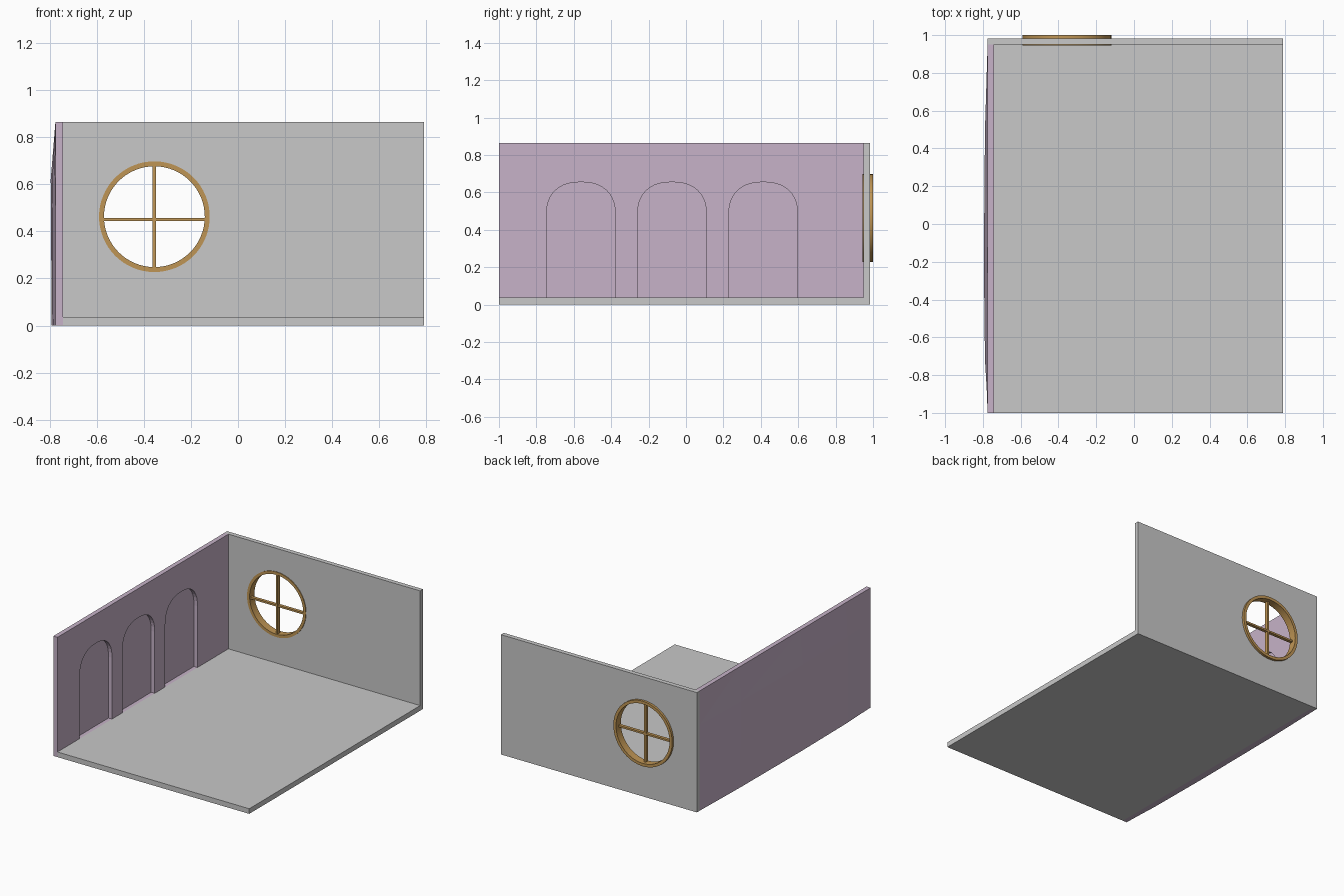
import bpy, bmesh, math
from mathutils import Vector

if "Cube" in bpy.data.objects:
    bpy.data.objects.remove(bpy.data.objects["Cube"])


def material(name, rgb):
    m = bpy.data.materials.new(name)
    m.diffuse_color = (*rgb, 1)
    m.use_nodes = True
    m.node_tree.nodes["Principled BSDF"].inputs["Base Color"].default_value = m.diffuse_color
    return m


GREY = material("pale grey", (0.58, 0.58, 0.58))
LILAC = material("lilac", (0.57, 0.45, 0.58))
WOOD = material("golden wood", (0.52, 0.30, 0.09))


def finish(name, bm, mat):
    bmesh.ops.recalc_face_normals(bm, faces=bm.faces)
    me = bpy.data.meshes.new(name)
    bm.to_mesh(me)
    bm.free()
    ob = bpy.data.objects.new(name, me)
    bpy.context.collection.objects.link(ob)
    me.materials.append(mat)
    return ob


def prism(name, outline, offset, mat):
    bm = bmesh.new()
    face = bm.faces.new([bm.verts.new(p) for p in outline])
    ext = bmesh.ops.extrude_face_region(bm, geom=[face])
    bmesh.ops.translate(bm, vec=Vector(offset),
                        verts=[g for g in ext["geom"] if isinstance(g, bmesh.types.BMVert)])
    return finish(name, bm, mat)


def box(name, lo, hi, mat):
    (x0, y0, z0), (x1, y1, z1) = lo, hi
    return prism(name, [(x0, y0, z0), (x1, y0, z0), (x1, y1, z0), (x0, y1, z0)],
                 (0, 0, z1 - z0), mat)


def cut(target, cutter):
    mod = target.modifiers.new("cut", 'BOOLEAN')
    mod.operation, mod.solver, mod.object = 'DIFFERENCE', 'EXACT', cutter
    cutter.hide_render = True
    bpy.context.view_layer.objects.active = target
    bpy.ops.object.modifier_apply(modifier=mod.name)
    bpy.data.objects.remove(cutter)


# Floor slab
box("floor", (-0.742, -1, 0), (0.79, 0.95, 0.037), GREY)

# Back wall with a round opening
CX, CZ, R = -0.355, 0.462, 0.235
N = 64


def circle(r, y):
    return [(CX + r * math.cos(2 * math.pi * i / N), y, CZ + r * math.sin(2 * math.pi * i / N))
            for i in range(N)]


back = box("back_wall", (-0.775, 0.95, 0), (0.79, 0.983, 0.865), GREY)
cut(back, prism("window_cutter", circle(R - 0.002, 0.9), (0, 0.2, 0), GREY))

# Left wall: inner side flat, outer side swelling gently behind the niches
bm = bmesh.new()
ys = [-1, -0.87, -0.72, -0.2, 0.5, 0.95]
swell_y = [0, 0.25, 0.7, 1, 0.7, 0]
zs, swell_z = [0, 0.62, 0.865], [0.8, 1, 0]
outer = [[bm.verts.new((-0.775 - 0.02 * sy * sz, y, z)) for z, sz in zip(zs, swell_z)]
         for y, sy in zip(ys, swell_y)]
inner = [[bm.verts.new((-0.742, y, z)) for z in zs] for y in ys]
for i in range(len(ys) - 1):
    for g in (outer, inner):
        for j in range(2):
            bm.faces.new((g[i][j], g[i + 1][j], g[i + 1][j + 1], g[i][j + 1]))
    for j in (0, 2):
        bm.faces.new((outer[i][j], outer[i + 1][j], inner[i + 1][j], inner[i][j]))
for i in (0, -1):
    for j in range(2):
        bm.faces.new((outer[i][j], outer[i][j + 1], inner[i][j + 1], inner[i][j]))
bmesh.ops.triangulate(bm, faces=bm.faces)
wall = finish("niche_wall", bm, LILAC)

# Three arched niches with slightly flattened tops
for yc in (-0.562, -0.075, 0.413):
    half, spring, rise = 0.184, 0.48, 0.175
    arch = [(-0.77, yc - half, 0.037), (-0.77, yc + half, 0.037)]
    for i in range(21):
        a = math.pi * i / 20
        c, s = math.cos(a), math.sin(a)
        arch.append((-0.77, yc + half * math.copysign(abs(c) ** 0.85, c),
                     spring + rise * abs(s) ** 0.85))
    cut(wall, prism("niche_cutter", arch, (0.1, 0, 0), LILAC))

# Round window frame
bm = bmesh.new()
loops = [[bm.verts.new(p) for p in circle(r, y)]
         for r, y in ((R, 0.945), (R, 1.0), (0.214, 1.0), (0.214, 0.945))]
for k in range(4):
    a, b = loops[k], loops[(k + 1) % 4]
    for i in range(N):
        j = (i + 1) % N
        bm.faces.new((a[i], a[j], b[j], b[i]))
frame = finish("window_frame", bm, WOOD)
bpy.context.view_layer.objects.active = frame
frame.select_set(True)
bpy.ops.object.shade_smooth_by_angle(angle=math.radians(30))

# Crossed glazing bars
box("upright_bar", (CX - 0.007, 0.95, CZ - 0.217), (CX + 0.007, 0.975, CZ + 0.217), WOOD)
box("cross_bar", (CX - 0.217, 0.951, 0.444), (CX + 0.217, 0.974, 0.457), WOOD)
